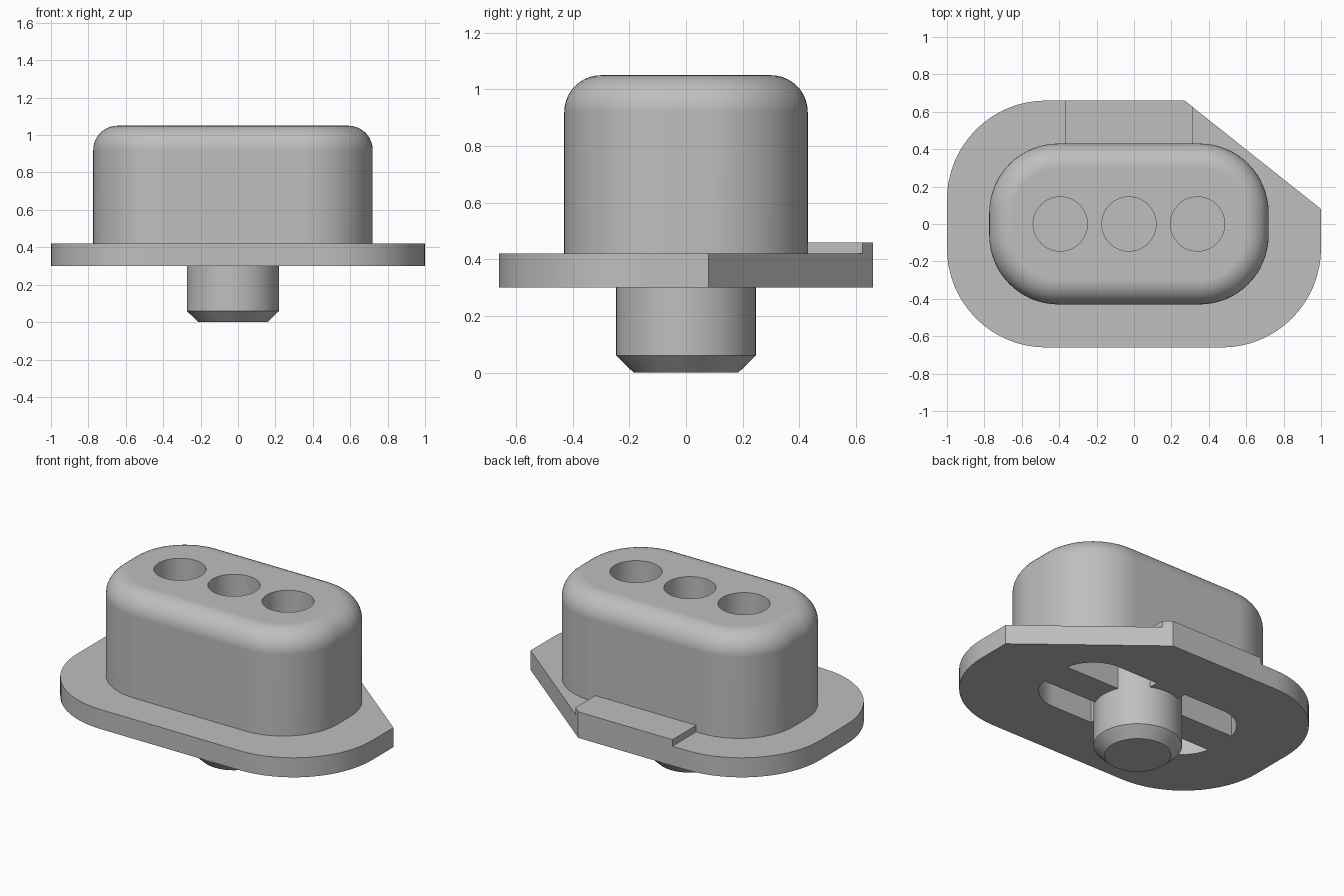
import bpy, bmesh
from math import sin, cos, pi, asin, radians

cube = bpy.data.objects.get("Cube")
if cube:
    bpy.data.objects.remove(cube, do_unlink=True)

CX = -0.027                      # shared centre line of body, sockets and peg
GREY = (0.52, 0.52, 0.52, 1)
mat = bpy.data.materials.new("plain grey")
mat.use_nodes = True
mat.diffuse_color = GREY
mat.node_tree.nodes["Principled BSDF"].inputs["Base Color"].default_value = GREY


def arc(cx, cy, r, a0, a1, n=16):
    return [(cx + r * cos(a0 + (a1 - a0) * i / n),
             cy + r * sin(a0 + (a1 - a0) * i / n)) for i in range(n + 1)]


def rounded_rect(hx, hy, r, cx=0):
    pts = []
    for k, (sx, sy) in enumerate([(1, 1), (-1, 1), (-1, -1), (1, -1)]):
        pts += arc(cx + sx * (hx - r), sy * (hy - r), r, k * pi / 2, (k + 1) * pi / 2)
    return pts


def circle(cx, r, n=64):
    return arc(cx, 0, r, 0, 2 * pi, n)[:-1]


def loft(name, rings):
    """Closed solid through a list of (outline, height) rings."""
    bm = bmesh.new()
    loops = [[bm.verts.new((x, y, z)) for x, y in pts] for pts, z in rings]
    bm.faces.new(loops[0])
    bm.faces.new(loops[-1])
    for low, high in zip(loops, loops[1:]):
        for i in range(len(low)):
            j = (i + 1) % len(low)
            bm.faces.new((low[i], low[j], high[j], high[i]))
    bmesh.ops.recalc_face_normals(bm, faces=bm.faces)
    mesh = bpy.data.meshes.new(name)
    bm.to_mesh(mesh)
    bm.free()
    obj = bpy.data.objects.new(name, mesh)
    bpy.context.collection.objects.link(obj)
    mesh.materials.append(mat)
    return obj


def activate(obj):
    bpy.ops.object.select_all(action='DESELECT')
    obj.select_set(True)
    bpy.context.view_layer.objects.active = obj


def cut(obj, cutters):
    activate(obj)
    for c in cutters:
        mod = obj.modifiers.new("cut", 'BOOLEAN')
        mod.operation = 'DIFFERENCE'
        mod.solver = 'EXACT'
        mod.object = c
        bpy.ops.object.modifier_apply(modifier=mod.name)


# Flange plate with one clipped corner
R, HX, HY = 0.53, 1.0, 0.66
outline = arc(-HX + R, HY - R, R, pi / 2, pi)
outline += arc(-HX + R, -HY + R, R, pi, 1.5 * pi)
outline += arc(HX - R, -HY + R, R, 1.5 * pi, 2 * pi)
outline += [(HX, 0.08), (0.27, HY)]
flange = loft("flange", [(outline, 0.30), (outline, 0.42)])

# Raised tab on the back edge
tab_outline = [(-0.37, 0.40), (0.315, 0.40), (0.315, 0.624), (0.27, HY), (-0.37, HY)]
tab = loft("back_tab", [(tab_outline, 0.42), (tab_outline, 0.46)])

# Body with rounded upper rim
F = 0.13
rings = [(rounded_rect(0.747, 0.43, 0.37, CX), 0.42)]
for i in range(11):
    a = i / 10 * pi / 2
    inset = F * (1 - cos(a))
    rings.append((rounded_rect(0.747 - inset, 0.43 - inset, 0.37 - inset, CX),
                  1.05 - F + F * sin(a)))
body = loft("body", rings)

# Peg with chamfered tip, running up into the hollow
peg = loft("peg", [(circle(CX, 0.185), 0), (circle(CX, 0.247), 0.06),
                   (circle(CX, 0.247), 0.71)])

# Three sockets in the top
sockets = [loft("socket_cutter", [(circle(CX + dx, 0.145), 0.75),
                                  (circle(CX + dx, 0.145), 1.2)])
           for dx in (-0.367, 0, 0.367)]

# Four underside pockets, separated by crossing ribs
RIB, PR = 0.10, 0.225
quarter = [(RIB, RIB)] + arc(0.375, 0.06, PR, asin((RIB - 0.06) / PR), pi / 2)
quarter.append((RIB, 0.285))
pockets = []
for sx in (1, -1):
    for sy in (1, -1):
        pts = [(CX + sx * x, sy * y) for x, y in quarter]
        pockets.append(loft("pocket_cutter", [(pts, 0.2), (pts, 0.70)]))

cut(flange, pockets)
cut(body, pockets + sockets)
for c in pockets + sockets:
    bpy.data.objects.remove(c, do_unlink=True)

# Smooth curved sides, crisp edges
for obj in (flange, tab, body, peg):
    activate(obj)
    bpy.ops.object.shade_smooth_by_angle(angle=radians(30))
    mod = obj.modifiers.new("even shading", 'WEIGHTED_NORMAL')
    mod.keep_sharp = True
